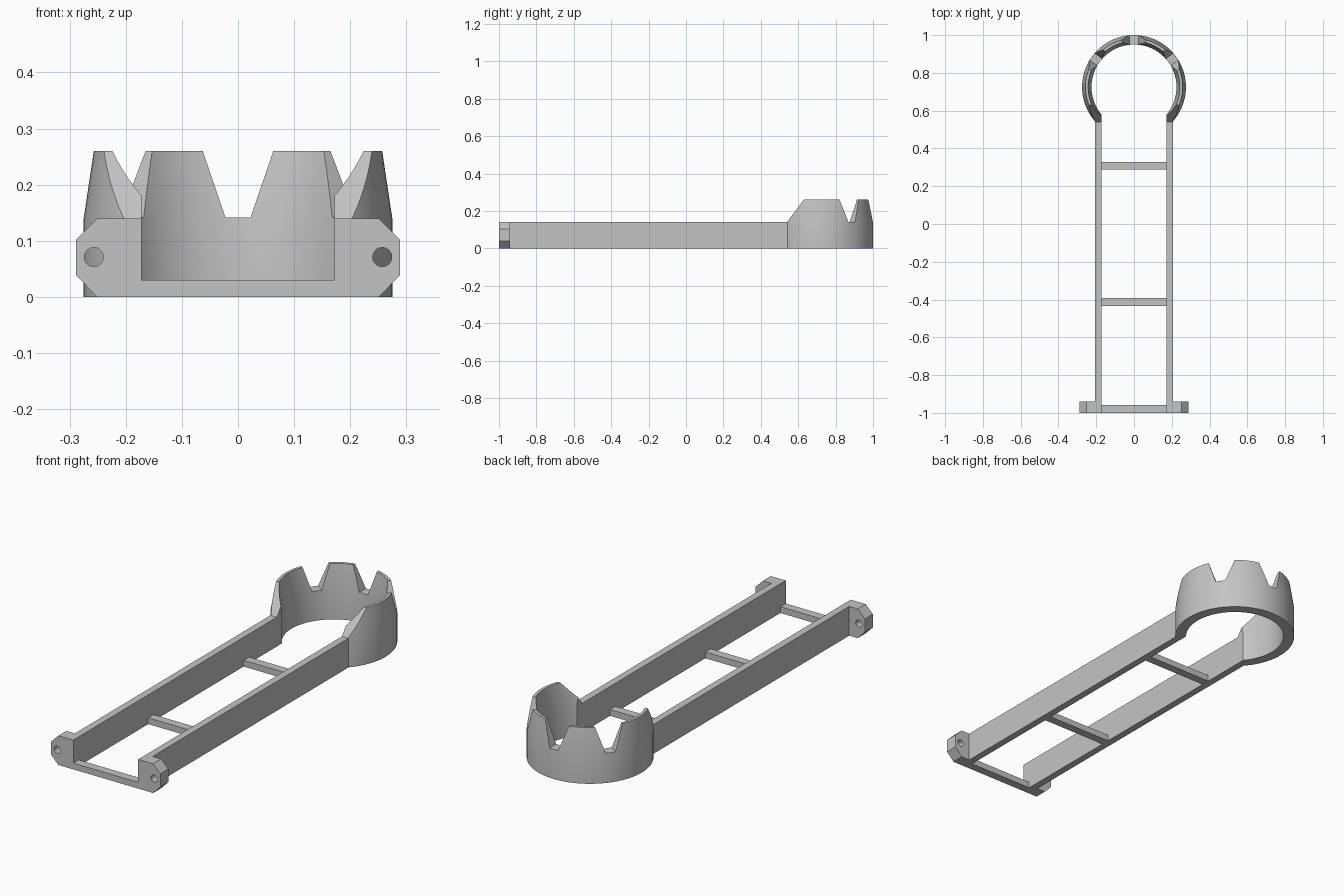
import bpy, bmesh, math
from mathutils import Matrix, Vector

cube = bpy.data.objects.get("Cube")
if cube:
    bpy.data.objects.remove(cube, do_unlink=True)

grey = bpy.data.materials.new("plain_grey")
grey.use_nodes = True
colour = (0.55, 0.55, 0.55, 1)
grey.diffuse_color = colour
grey.node_tree.nodes["Principled BSDF"].inputs["Base Color"].default_value = colour

RAIL_IN, RAIL_OUT, RAIL_TOP = 0.172, 0.206, 0.14
RING_Y, TOOTH_TOP = 0.725, 0.26
BAR = 0.03


def add_object(name, bm):
    bmesh.ops.recalc_face_normals(bm, faces=bm.faces)
    mesh = bpy.data.meshes.new(name)
    bm.to_mesh(mesh)
    bm.free()
    mesh.materials.append(grey)
    obj = bpy.data.objects.new(name, mesh)
    bpy.context.collection.objects.link(obj)
    return obj


def prism(name, points, depth, matrix=Matrix()):
    """Extrude a 2D outline along its local z, then place it."""
    bm = bmesh.new()
    face = bm.faces.new([bm.verts.new((a, b, 0)) for a, b in points])
    new = bmesh.ops.extrude_face_region(bm, geom=[face])["geom"]
    verts = [v for v in new if isinstance(v, bmesh.types.BMVert)]
    bmesh.ops.translate(bm, verts=verts, vec=(0, 0, depth))
    bmesh.ops.transform(bm, matrix=matrix, verts=bm.verts)
    return add_object(name, bm)


def box(name, x0, x1, y0, y1, z0, z1):
    outline = [(x0, y0), (x1, y0), (x1, y1), (x0, y1)]
    return prism(name, outline, z1 - z0, Matrix.Translation((0, 0, z0)))


def cut(obj, cutters):
    for cutter in cutters:
        cutter.hide_render = True
        mod = obj.modifiers.new("cut", 'BOOLEAN')
        mod.operation, mod.solver, mod.object = 'DIFFERENCE', 'EXACT', cutter
    bpy.context.view_layer.update()
    graph = bpy.context.evaluated_depsgraph_get()
    result = bpy.data.meshes.new_from_object(obj.evaluated_get(graph))
    obj.modifiers.clear()
    obj.data = result
    for cutter in cutters:
        bpy.data.objects.remove(cutter, do_unlink=True)


def axes(x, y, z, origin):
    """Matrix with the given local axes as columns."""
    m = Matrix((x, y, z)).transposed().to_4x4()
    m.translation = Vector(origin)
    return m


# Crown ring: lathed wall whose upper part thins towards the top
profile = [(0.225, 0), (0.275, 0), (0.275, RAIL_TOP), (0.257, TOOTH_TOP),
           (0.243, TOOTH_TOP), (0.225, RAIL_TOP)]
bm = bmesh.new()
SEG = 96
loops = [[bm.verts.new((r * math.cos(t), RING_Y + r * math.sin(t), z)) for r, z in profile]
         for t in (2 * math.pi * i / SEG for i in range(SEG))]
for i in range(SEG):
    a, b = loops[i], loops[(i + 1) % SEG]
    for j in range(len(profile)):
        k = (j + 1) % len(profile)
        bm.faces.new((a[j], b[j], b[k], a[k]))
ring = add_object("crown_ring", bm)

# Notches between the teeth, sloped front ends, and the opening between the rails
cutters = []
notch = [(-0.0225, 0.142), (0.0225, 0.142), (0.0635, 0.262), (0.0635, 0.3),
         (-0.0635, 0.3), (-0.0635, 0.262)]
for angle in (36, 90, 144):
    t = math.radians(angle)
    out = (math.cos(t), math.sin(t), 0)
    side = (-math.sin(t), math.cos(t), 0)
    start = (0.1 * out[0], RING_Y + 0.1 * out[1], 0)
    cutters.append(prism("notch_cutter", notch, 0.25, axes(side, (0, 0, 1), out, start)))
slope = [(0.3, RAIL_TOP), (0.54, RAIL_TOP), (0.63, TOOTH_TOP), (0.66, 0.3), (0.3, 0.3)]
cutters.append(prism("slope_cutter", slope, 1,
                     axes((0, 1, 0), (0, 0, 1), (1, 0, 0), (-0.5, 0, 0))))
cutters.append(box("opening_cutter", -RAIL_IN, RAIL_IN, 0.3, 0.66, -0.1, 0.5))
cut(ring, cutters)

# Side rails and drilled, chamfered mounting ears
for side, s in (("left", 1), ("right", -1)):
    rail = [(s * RAIL_IN, -0.94), (s * RAIL_OUT, -0.94), (s * RAIL_OUT, 0.56),
            (s * RAIL_IN, 0.58)]
    prism(side + "_rail", rail, RAIL_TOP)

    to_front = axes((1, 0, 0), (0, 0, 1), (0, 1, 0), (0, -1, 0))
    ear = [(s * x, z) for x, z in ((RAIL_IN, 0), (0.251, 0), (0.289, 0.039),
                                   (0.289, 0.102), (0.251, RAIL_TOP), (RAIL_IN, RAIL_TOP))]
    ear_obj = prism(side + "_mounting_ear", ear, 0.06, to_front)
    hole = [(s * 0.257 + 0.017 * math.cos(t), 0.071 + 0.017 * math.sin(t))
            for t in (2 * math.pi * i / 32 for i in range(32))]
    drill = prism("drill_cutter", hole, 0.2,
                  Matrix.Translation((0, -0.07, 0)) @ to_front)
    cut(ear_obj, [drill])

# Low crossbars
for name, y in (("front_crossbar", -1), ("middle_crossbar", -0.433), ("rear_crossbar", 0.288)):
    box(name, -RAIL_IN, RAIL_IN, y, y + 0.041, 0, BAR)

# Smooth the curved walls, keep the edges crisp
bpy.ops.object.select_all(action='DESELECT')
for obj in bpy.data.objects:
    if obj.name == "crown_ring" or obj.name.endswith("mounting_ear"):
        obj.select_set(True)
        bpy.context.view_layer.objects.active = obj
bpy.ops.object.shade_smooth_by_angle(angle=math.radians(20))
